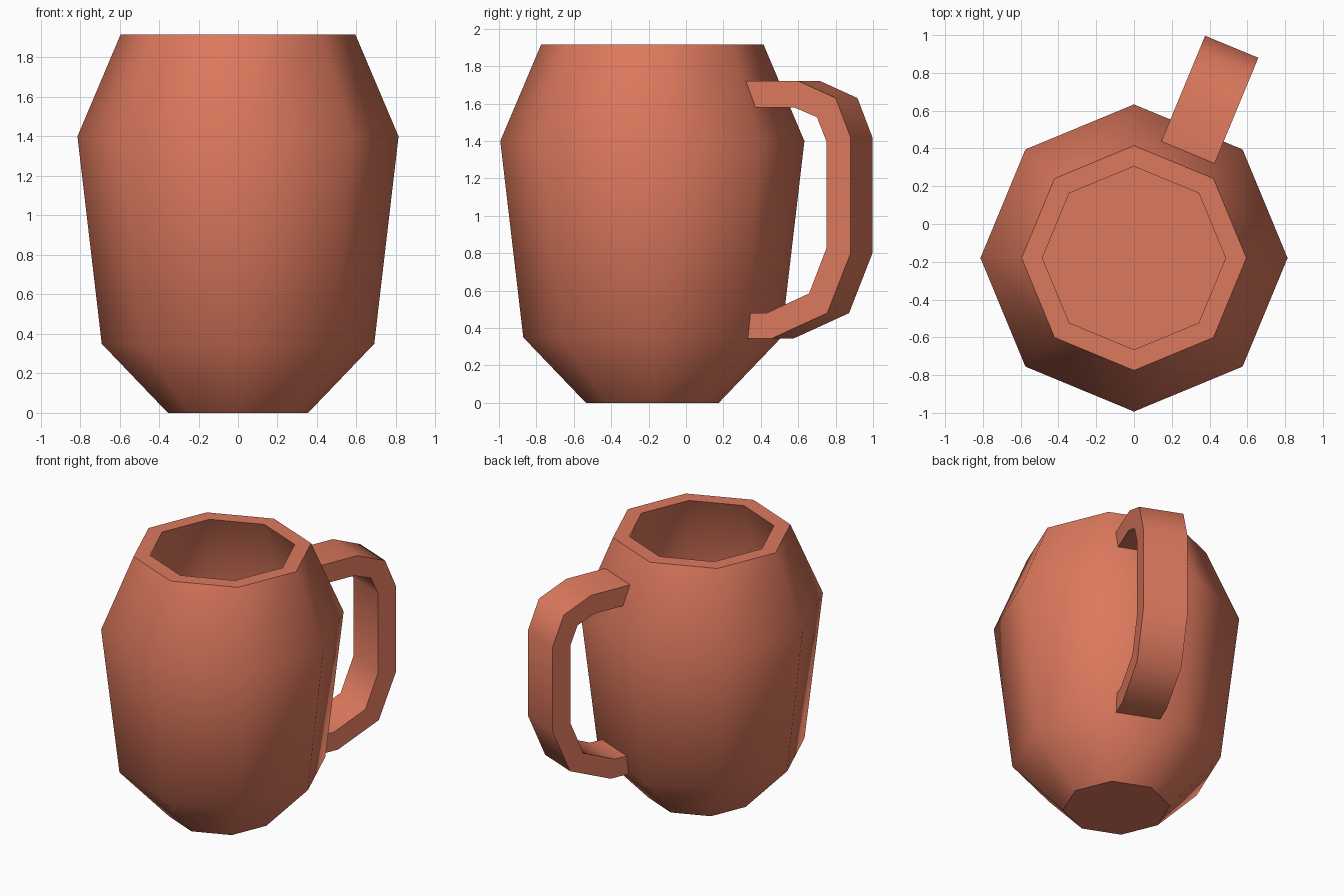
import bpy, bmesh, math
from mathutils import Vector

if "Cube" in bpy.data.objects:
    bpy.data.objects.remove(bpy.data.objects["Cube"])

clay = bpy.data.materials.new("terracotta")
clay.diffuse_color = (0.72, 0.19, 0.11, 1)
clay.use_nodes = True
clay.node_tree.nodes["Principled BSDF"].inputs["Base Color"].default_value = clay.diffuse_color
CENTRE = Vector((0, -0.18, 0))


def finish(bm, name):
    bmesh.ops.recalc_face_normals(bm, faces=bm.faces)
    mesh = bpy.data.meshes.new(name)
    bm.to_mesh(mesh)
    bm.free()
    mesh.materials.append(clay)
    obj = bpy.data.objects.new(name, mesh)
    bpy.context.collection.objects.link(obj)
    bpy.ops.object.select_all(action='DESELECT')
    obj.select_set(True)
    bpy.context.view_layer.objects.active = obj
    bpy.ops.object.shade_smooth_by_angle(angle=math.radians(46.5))
    return obj


# mug body: eight-sided lathe, outside up to the rim, then down the inside
profile = [(0.355, 0), (0.69, 0.35), (0.813, 1.40), (0.595, 1.915),
           (0.485, 1.915), (0.69, 1.40), (0.53, 0.30)]
bm = bmesh.new()
rings = []
for r, z in profile:
    rings.append([bm.verts.new(CENTRE + Vector((r * math.cos(k * math.pi / 4),
                                                r * math.sin(k * math.pi / 4), z)))
                  for k in range(8)])
for a, b in zip(rings, rings[1:]):
    for k in range(8):
        n = (k + 1) % 8
        bm.faces.new((a[k], a[n], b[n], b[k]))
bm.faces.new(rings[0])
bm.faces.new(rings[-1])
finish(bm, "mug_body")

# handle: strip between an outer and an inner path, given as seen from the right (y, z)
outer = [(0.32, 1.72), (0.602, 1.72), (0.80, 1.63), (0.88, 1.42),
         (0.88, 0.80), (0.755, 0.48), (0.46, 0.345), (0.323, 0.345)]
inner = [(0.365, 1.58), (0.578, 1.58), (0.70, 1.528), (0.75, 1.40),
         (0.75, 0.825), (0.658, 0.585), (0.43, 0.48), (0.337, 0.48)]
ang = math.radians(67.5)
out_dir = Vector((math.cos(ang), math.sin(ang), 0))
side_dir = Vector((math.sin(ang), -math.cos(ang), 0))
NEAR, FAR = 0.2025, -0.1025


def handle_point(p, side):
    reach = (p[0] + 0.18 + NEAR * math.cos(ang)) / math.sin(ang)
    return CENTRE + out_dir * reach + side_dir * side + Vector((0, 0, p[1]))


bm = bmesh.new()
sections = [[bm.verts.new(handle_point(p, s))
             for p, s in ((o, NEAR), (o, FAR), (i, FAR), (i, NEAR))]
            for o, i in zip(outer, inner)]
for a, b in zip(sections, sections[1:]):
    for k in range(4):
        n = (k + 1) % 4
        bm.faces.new((a[k], a[n], b[n], b[k]))
bm.faces.new(sections[0])
bm.faces.new(sections[-1])
finish(bm, "mug_handle")
